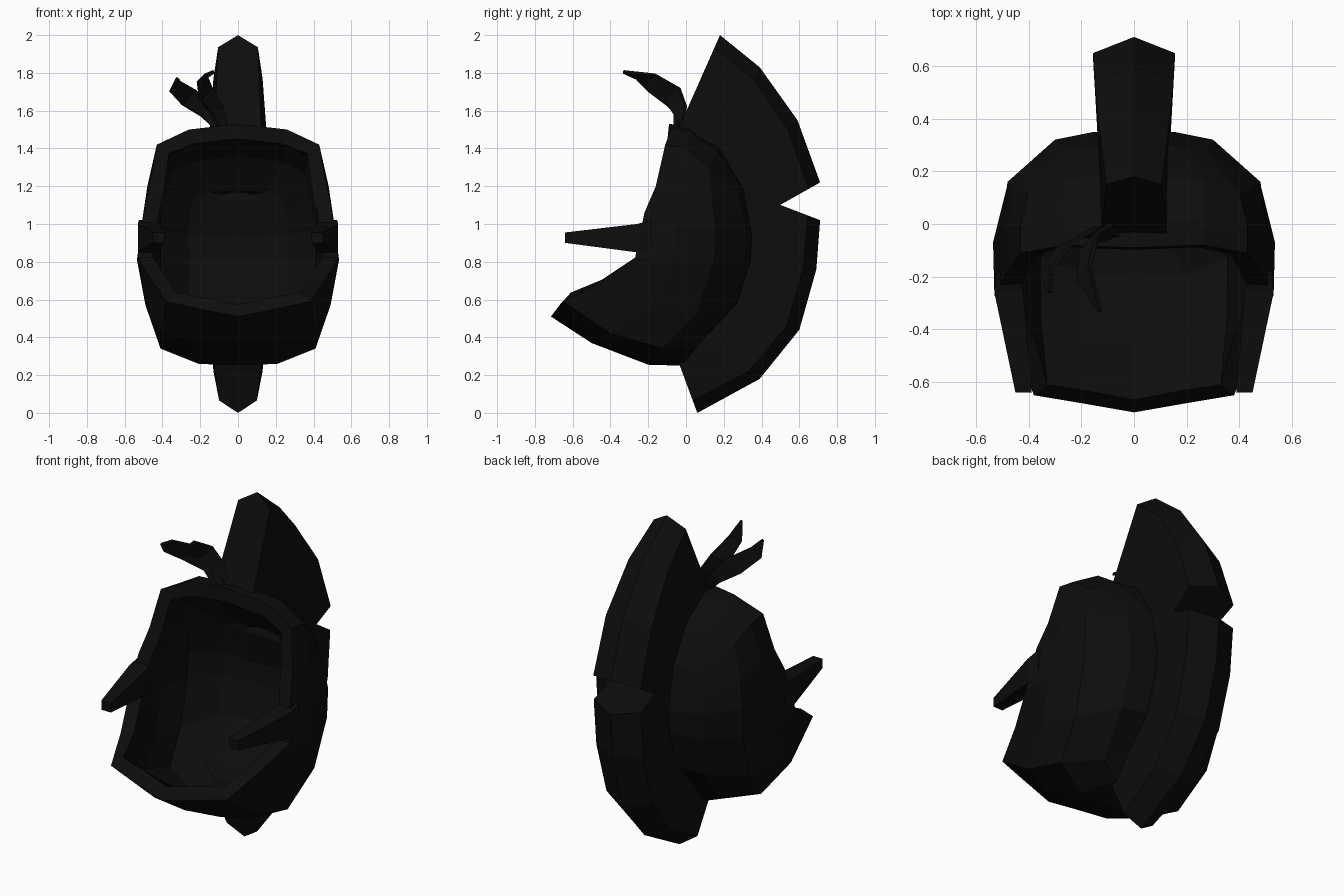
import bpy, bmesh
from mathutils import Vector

cube = bpy.data.objects.get("Cube")
if cube:
    bpy.data.objects.remove(cube, do_unlink=True)

black = bpy.data.materials.new("matte black")
black.use_nodes = True
colour = (0.004, 0.004, 0.004, 1)
black.diffuse_color = colour
shader = black.node_tree.nodes["Principled BSDF"]
shader.inputs["Base Color"].default_value = colour
shader.inputs["Roughness"].default_value = 0.9


def add_part(name, bm, thickness=0, offset=-1):
    """Clean the mesh, link it as a flat shaded object and optionally thicken it."""
    bmesh.ops.remove_doubles(bm, verts=bm.verts[:], dist=0.0005)
    bmesh.ops.recalc_face_normals(bm, faces=bm.faces[:])
    mesh = bpy.data.meshes.new(name)
    bm.to_mesh(mesh)
    bm.free()
    mesh.materials.append(black)
    obj = bpy.data.objects.new(name, mesh)
    bpy.context.collection.objects.link(obj)
    if thickness:
        solid = obj.modifiers.new("thickness", 'SOLIDIFY')
        solid.thickness = thickness
        solid.offset = offset
    return obj


def loft(bm, sections, closed=False, caps=False):
    """Join matching point lists with quads."""
    rows = [[bm.verts.new(p) for p in section] for section in sections]
    for a, b in zip(rows, rows[1:]):
        count = len(a)
        for i in range(count if closed else count - 1):
            j = (i + 1) % count
            bm.faces.new((a[i], a[j], b[j], b[i]))
    if caps:
        bm.faces.new(rows[0])
        bm.faces.new(rows[-1])
    return rows


# Helmet shell: half rings from crown to chin, from the face opening to the back
rim = [(0, -.09, 1.53), (.26, -.08, 1.5), (.43, -.11, 1.42), (.47, -.16, 1.2),
       (.5, -.22, 1.06), (.53, -.27, .82), (.45, -.46, .69), (.38, -.65, .59),
       (.2, -.68, .55), (0, -.715, .51)]
side = [(0, 0, 1.52), (.27, .02, 1.49), (.43, 0, 1.4), (.48, -.02, 1.2),
        (.51, -.05, 1), (.535, -.07, .81), (.49, -.18, .57), (.41, -.4, .42),
        (.21, -.48, .38), (0, -.5, .37)]
rear = [(0, .18, 1.42), (.26, .17, 1.38), (.4, .12, 1.31), (.46, .14, 1.13),
        (.48, .16, .97), (.48, .15, .8), (.46, .06, .53), (.41, -.12, .34),
        (.21, -.2, .26), (0, -.2, .255)]
back = [(0, .3, 1.22), (.17, .29, 1.2), (.27, .28, 1.16), (.29, .3, 1.06),
        (.3, .32, .95), (.29, .31, .8), (.29, .24, .56), (.25, .05, .34),
        (.13, 0, .27), (0, -.02, .25)]
centre = [(x * .5, y + .03, z + (.8 - z) * .08) for x, y, z in back]

bm = bmesh.new()
for sign in (1, -1):
    rings = [[(sign * x, y, z) for x, y, z in ring]
             for ring in (rim, side, rear, back, centre)]
    loft(bm, rings)
# Close the back across the centre line
left = [bm.verts.new(p) for p in centre]
right = [bm.verts.new((-x, y, z)) for x, y, z in centre]
last = len(centre) - 2
for i in range(last + 1):
    if i == 0:
        bm.faces.new((left[0], left[1], right[1]))
    elif i == last:
        bm.faces.new((left[i], left[i + 1], right[i]))
    else:
        bm.faces.new((left[i], left[i + 1], right[i + 1], right[i]))
add_part("helmet_shell", bm, 0.08)


# Crest fins: ridge and root profiles in the side plane, with bevelled shoulders
def crest(name, ridge, root, widths):
    sections = []
    for r, b, w in zip(ridge, root, widths):
        top, base = Vector((0, *r)), Vector((0, *b))
        shoulder = top + (base - top).normalized() * 0.07
        out, foot = Vector((w, 0, 0)), Vector((.125, 0, 0))
        sections.append([base - foot, shoulder - out, top, shoulder + out, base + foot])
    bm = bmesh.new()
    loft(bm, sections, closed=True, caps=True)
    add_part(name, bm)


crest("upper_crest",
      [(.18, 2), (.39, 1.83), (.59, 1.55), (.71, 1.22)],
      [(-.05, 1.48), (.1, 1.38), (.22, 1.22), (.32, 1)],
      [.105, .13, .15, .155])
crest("lower_crest",
      [(.71, 1.02), (.69, .76), (.6, .44), (.39, .18), (.06, 0)],
      [(.32, 1.17), (.29, .8), (.2, .55), (.08, .4), (-.04, .27)],
      [.155, .155, .15, .13, .1])

# Cheek prongs: tapered bars pointing forward
for name, s in (("left_cheek_prong", 1), ("right_cheek_prong", -1)):
    bm = bmesh.new()
    sections = []
    for y, x0, x1, z0, z1 in ((-.18, .44, .525, .85, 1.02),
                              (-.26, .42, .53, .85, 1),
                              (-.64, .388, .45, .9, .955)):
        sections.append([(s * x0, y, z0), (s * x1, y, z0),
                         (s * x1, y, z1), (s * x0, y, z1)])
    loft(bm, sections, closed=True, caps=True)
    add_part(name, bm)


# Leaf plumes: bent ribbons that narrow to a tip
def plume(name, path, across, widths):
    direction = Vector(across).normalized()
    bm = bmesh.new()
    loft(bm, [[Vector(p) - direction * w, Vector(p) + direction * w]
              for p, w in zip(path, widths)])
    add_part(name, bm, 0.018, 0)


plume("outer_plume",
      [(-.07, -.05, 1.49), (-.17, -.03, 1.6), (-.26, -.08, 1.67),
       (-.335, -.18, 1.73), (-.32, -.26, 1.77)],
      (.55, .3, .75), [.03, .04, .055, .04, .005])
plume("inner_plume",
      [(-.07, -.04, 1.49), (-.11, -.03, 1.6), (-.17, -.07, 1.69),
       (-.19, -.19, 1.77), (-.13, -.33, 1.805)],
      (.5, .6, .5), [.03, .045, .055, .04, .005])
